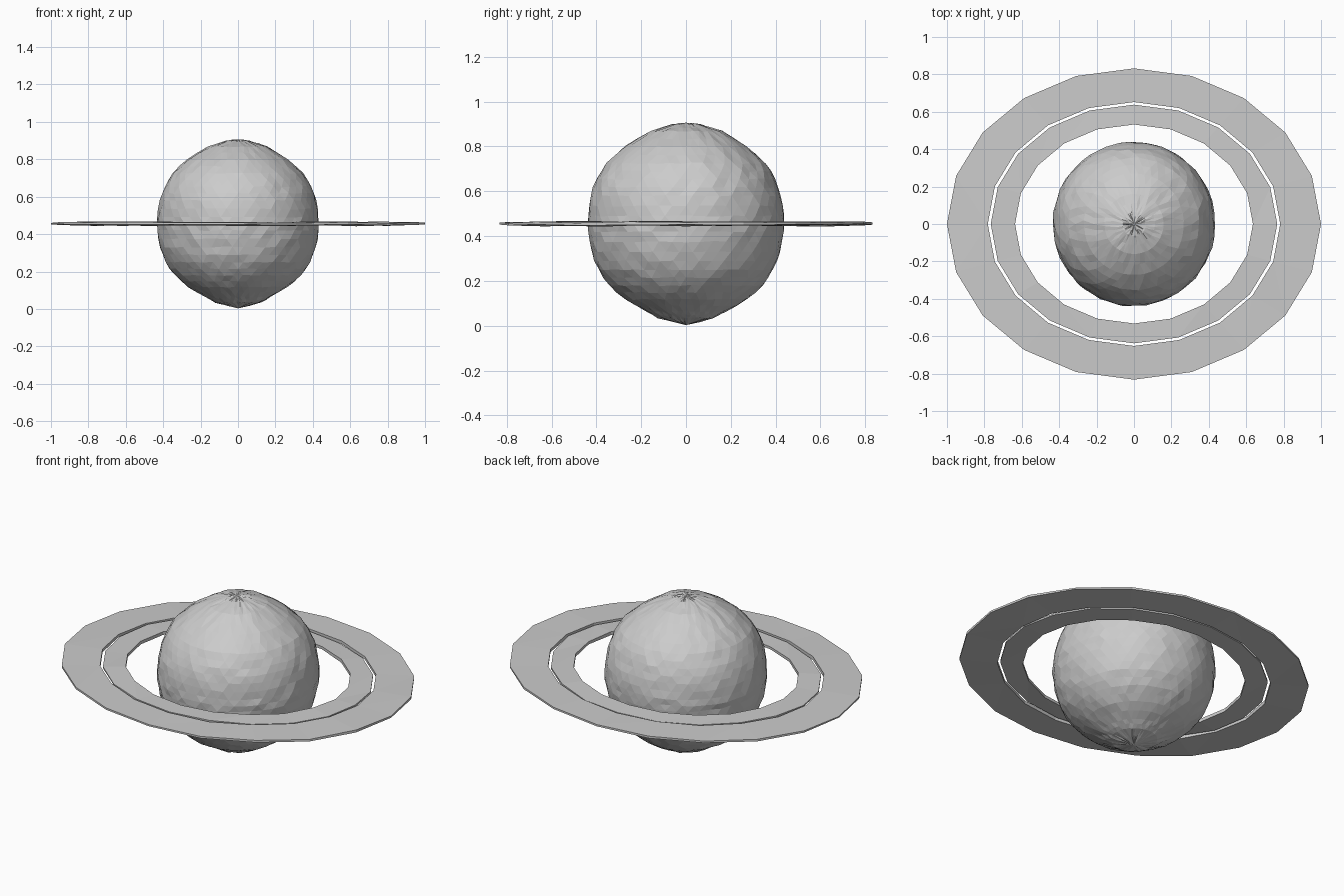
import bpy, bmesh, math, random

if "Cube" in bpy.data.objects:
    bpy.data.objects.remove(bpy.data.objects["Cube"])

random.seed(7)
MID = 0.456


def finish(name, bm):
    bmesh.ops.recalc_face_normals(bm, faces=bm.faces)
    bmesh.ops.triangulate(bm, faces=bm.faces)
    me = bpy.data.meshes.new(name)
    bm.to_mesh(me)
    bm.free()
    ob = bpy.data.objects.new(name, me)
    bpy.context.collection.objects.link(ob)
    return ob


def jit(a):
    return random.uniform(-a, a)


# Planet: rough hand-hewn globe turned from a slightly pointed profile (radius, height)
PROFILE = [(0, 0.003), (0.125, 0.035), (0.175, 0.063), (0.27, 0.118), (0.338, 0.18),
           (0.388, 0.25), (0.418, 0.33), (0.434, 0.42), (0.435, 0.49), (0.422, 0.58),
           (0.395, 0.655), (0.352, 0.725), (0.27, 0.80), (0.16, 0.868),
           (0.065, 0.898), (0, 0.906)]
pts = []
for (r0, z0), (r1, z1) in zip(PROFILE, PROFILE[1:]):
    pts += [(r0, z0), ((r0 + r1) / 2 * 1.006, (z0 + z1) / 2)]
pts.append(PROFILE[-1])

SEG = 44
bm = bmesh.new()
rows = []
for i, (r, z) in enumerate(pts[1:-1]):
    row = []
    for k in range(SEG):
        a = 2 * math.pi * (k + 0.5 * (i % 2)) / SEG
        rr = r * (1 + jit(0.009))
        row.append(bm.verts.new((rr * 0.992 * math.cos(a), rr * 1.005 * math.sin(a),
                                 z + jit(0.003))))
    rows.append(row)
for i, (lo, hi) in enumerate(zip(rows, rows[1:])):
    for k in range(SEG):
        n = (k + 1) % SEG
        if i % 2 == 0:
            bm.faces.new((lo[k], lo[n], hi[k]))
            bm.faces.new((lo[n], hi[n], hi[k]))
        else:
            bm.faces.new((lo[k], lo[n], hi[n]))
            bm.faces.new((lo[k], hi[n], hi[k]))
for row, (r, z) in ((rows[0], pts[0]), (rows[-1], pts[-1])):
    tip = bm.verts.new((0, 0, z))
    for k in range(SEG):
        bm.faces.new((row[k], row[(k + 1) % SEG], tip))
finish("planet", bm)


# Rings: flat oval bands with 20 slightly wavy segments
def ring(name, inner, outer, half):
    bm = bmesh.new()
    n = 20
    loops = []
    for k in range(n):
        a = 2 * math.pi * k / n
        c, s = math.cos(a), math.sin(a)
        w = MID + jit(0.003)
        sect = []
        for (rx, ry), h in ((inner, -half), (outer, -half * 0.6),
                            (outer, half * 0.6), (inner, half)):
            sect.append(bm.verts.new((rx * c, ry * s, w + h + jit(0.0025))))
        loops.append(sect)
    for k in range(n):
        p, q = loops[k], loops[(k + 1) % n]
        for j in range(4):
            m = (j + 1) % 4
            bm.faces.new((p[j], p[m], q[m], q[j]))
    finish(name, bm)


ring("inner_ring", (0.636, 0.532), (0.766, 0.638), 0.009)
ring("outer_ring", (0.782, 0.652), (1.0, 0.832), 0.010)
